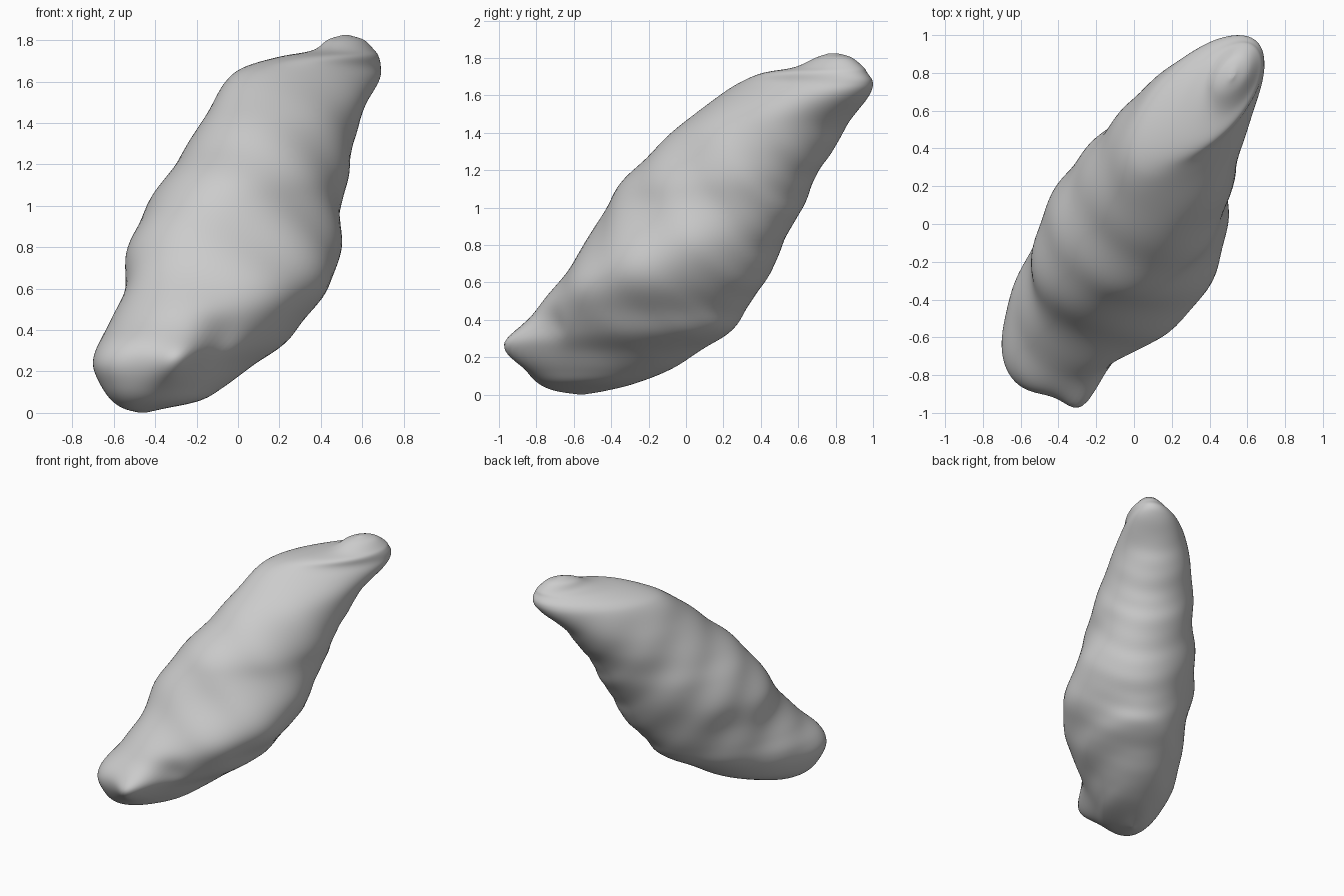
import bpy
import bmesh
from math import sin, cos, exp, pi, radians
from mathutils import Vector

cube = bpy.data.objects.get("Cube")
if cube:
    bpy.data.objects.remove(cube, do_unlink=True)

# Level sections of the leaning body: height, left and right limits, front and back limits, skew
SECTIONS = [
    (0.0, -0.47, -0.45, -0.57, -0.55, 25),
    (0.02, -0.55, -0.36, -0.7, -0.43, 25),
    (0.06, -0.61, -0.18, -0.79, -0.27, 25),
    (0.13, -0.66, -0.06, -0.85, -0.09, 26),
    (0.23, -0.7, 0.07, -0.89, 0.07, 27),
    (0.33, -0.68, 0.22, -0.88, 0.23, 26),
    (0.45, -0.61, 0.3, -0.8, 0.32, 21),
    (0.6, -0.55, 0.4, -0.68, 0.42, 18),
    (0.8, -0.53, 0.46, -0.54, 0.52, 18),
    (1.0, -0.44, 0.49, -0.43, 0.62, 18),
    (1.15, -0.34, 0.53, -0.33, 0.69, 17),
    (1.3, -0.24, 0.56, -0.18, 0.78, 17),
    (1.45, -0.15, 0.6, -0.02, 0.87, 21),
    (1.6, -0.06, 0.68, 0.18, 0.98, 33),
    (1.67, 0.03, 0.69, 0.29, 1.0, 37),
    (1.72, 0.2, 0.68, 0.41, 0.97, 34),
    (1.75, 0.36, 0.66, 0.58, 0.95, 28),
    (1.8, 0.43, 0.61, 0.69, 0.89, 25),
    (1.82, 0.49, 0.55, 0.75, 0.83, 25),
    (1.825, 0.51, 0.53, 0.77, 0.79, 25),
]
STEPS, SIDES = 8, 96
AXIS = Vector((0.5, 0.75, 0.8)).normalized()


def spline(a, b, c, d, t):
    """Smooth curve value between b and c."""
    return b + 0.5 * t * (c - a + t * (2 * a - 5 * b + 4 * c - d + t * (3 * (b - c) + d - a)))


def section_at(i, t):
    last = len(SECTIONS) - 1
    rows = [SECTIONS[max(0, min(last, i + k))] for k in (-1, 0, 1, 2)]
    return [spline(*values, t) for values in zip(*rows)]


def bump(p, centre, radius):
    return exp(-(p - Vector(centre)).length_squared / radius ** 2)


def surface_point(section, angle):
    z, x0, x1, y0, y1, skew = section
    centre = Vector(((x0 + x1) / 2, (y0 + y1) / 2, z))
    p = centre + Vector(((x1 - x0) / 2 * cos(angle), (y1 - y0) / 2 * sin(angle + radians(skew)), 0))
    out = (p - centre).normalized()
    # Fuller belly on the front left
    p += out * 0.095 * exp(-((z - 0.7) / 0.28) ** 2) * max(0, cos(angle + radians(42))) ** 4
    # Wrinkles across the left flank and back, fading out at both ends
    along = p.dot(AXIS)
    flank = max(0, cos(angle - radians(30))) ** 2
    fade = max(0, sin(pi * min(1, z / 1.7)))
    p += out * flank * fade * 0.004 * sin(along * 44 + 2 * sin(angle * 2))
    # Broad soft swellings over the whole body
    p += out * fade * 0.008 * sin(along * 17 + 1.3 * sin(angle + 1))
    # Pointed snout and the hollow beside it
    p.y -= 0.22 * bump(p, (-0.24, -0.89, 0.22), 0.13)
    p.y += 0.06 * bump(p, (-0.06, -0.78, 0.36), 0.12)
    return p


# Body: loft the sections and close both ends
bm = bmesh.new()
rings = []
for i in range(len(SECTIONS) - 1):
    for s in range(STEPS):
        section = section_at(i, s / STEPS)
        rings.append([bm.verts.new(surface_point(section, 2 * pi * k / SIDES)) for k in range(SIDES)])
rings.append([bm.verts.new(surface_point(SECTIONS[-1], 2 * pi * k / SIDES)) for k in range(SIDES)])
for low, high in zip(rings, rings[1:]):
    for k in range(SIDES):
        n = (k + 1) % SIDES
        bm.faces.new((low[k], low[n], high[n], high[k]))
bm.faces.new(rings[0][::-1])
bm.faces.new(rings[-1])
bmesh.ops.recalc_face_normals(bm, faces=bm.faces[:])
mesh = bpy.data.meshes.new("body")
bm.to_mesh(mesh)
bm.free()
body = bpy.data.objects.new("body", mesh)
bpy.context.collection.objects.link(body)

# Relax the section steps into a soft skin
relax = body.modifiers.new("relax", "SMOOTH")
relax.factor = 0.5
relax.iterations = 8

# Plain grey skin
grey = bpy.data.materials.new("grey")
grey.use_nodes = True
colour = (0.6, 0.6, 0.6, 1)
grey.diffuse_color = colour
grey.node_tree.nodes["Principled BSDF"].inputs["Base Color"].default_value = colour
mesh.materials.append(grey)
mesh.polygons.foreach_set("use_smooth", [True] * len(mesh.polygons))
